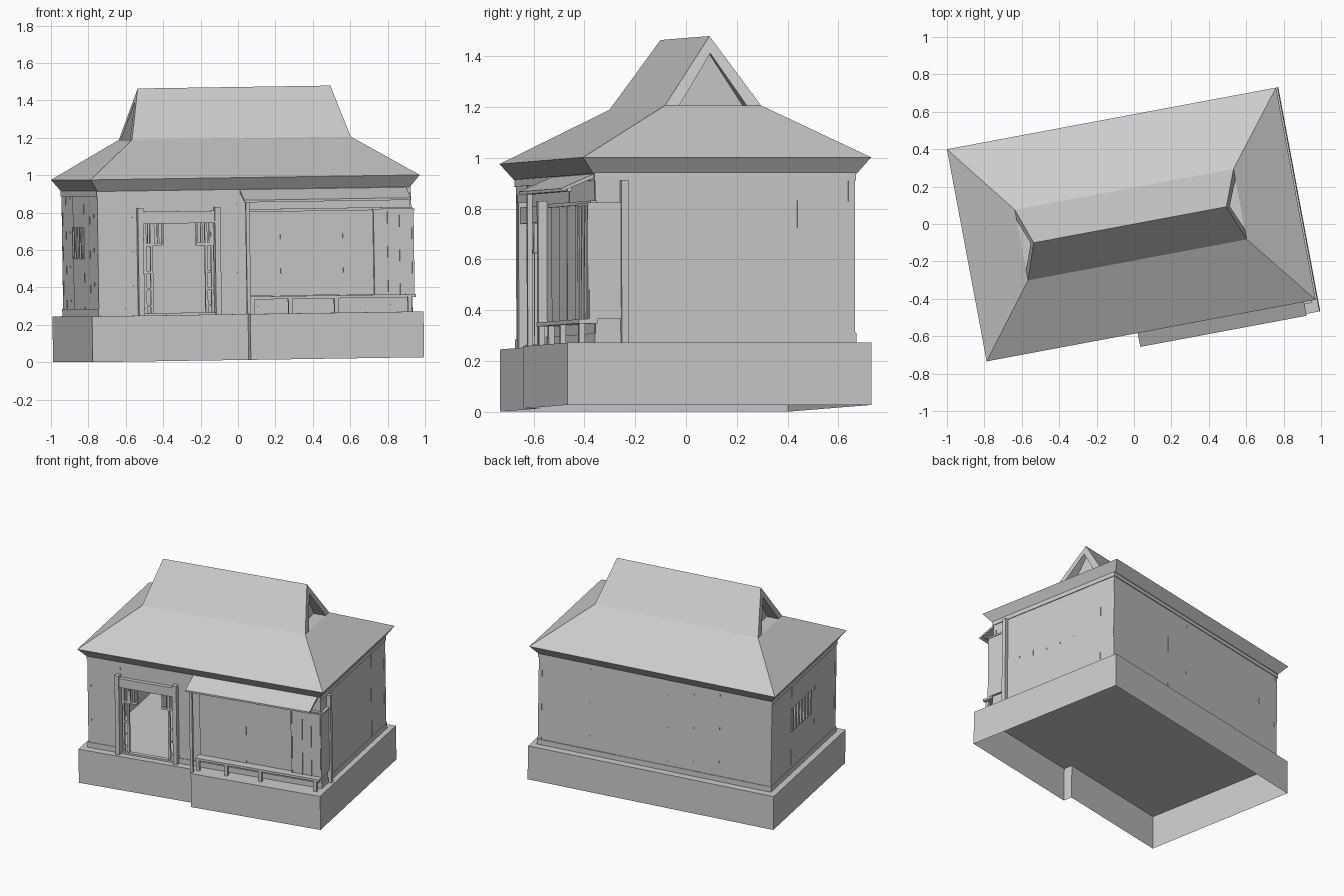
import bpy, random
from math import radians
from mathutils import Matrix

if "Cube" in bpy.data.objects:
    bpy.data.objects.remove(bpy.data.objects["Cube"])

random.seed(4)
# whole house is turned about 10.6 degrees and leans very slightly
PLACE = (Matrix.Translation((0, 0, 0.0134)) @ Matrix.Rotation(radians(10.6), 4, 'Z')
         @ Matrix.Rotation(radians(-0.85), 4, 'Y'))


def mesh(name, verts, faces):
    me = bpy.data.meshes.new(name)
    me.from_pydata(verts, [], faces)
    me.transform(PLACE)
    me.update()
    ob = bpy.data.objects.new(name, me)
    bpy.context.collection.objects.link(ob)
    return ob


def boxes(name, items):
    """Several boxes (x0, x1, y0, y1, z0, z1) as one object."""
    V, F = [], []
    for x0, x1, y0, y1, z0, z1 in items:
        n = len(V)
        V += [(x, y, z) for z in (z0, z1) for x, y in ((x0, y0), (x1, y0), (x1, y1), (x0, y1))]
        F += [[n + i for i in f] for f in ((3, 2, 1, 0), (4, 5, 6, 7), (0, 1, 5, 4),
                                           (1, 2, 6, 5), (2, 3, 7, 6), (3, 0, 4, 7))]
    return mesh(name, V, F)


G, TOP = 0.245, 0.915      # platform top, wall top
WX, WY = 0.85, 0.52        # wall half sizes

# stone platform, open underneath, right half stepping forward
plan = [(-0.898, -0.577), (-0.05, -0.577), (-0.05, -0.642), (0.893, -0.642), (0.893, 0.577), (-0.898, 0.577)]
n = len(plan)
mesh("platform", [(x, y, z) for z in (0, G) for x, y in plan],
     [(i, (i + 1) % n, n + (i + 1) % n, n + i) for i in range(n)] + [tuple(range(n, 2 * n))])


# plank walls, with an optional opening (a0, a1, z0, z1)
def wall(name, axis, side, half, hole=None):
    cuts = [-half + 2 * half * i / 9 for i in range(10)]
    if hole:
        cuts = [c for c in cuts if not hole[0] - .03 < c < hole[1] + .03] + [hole[0], hole[1]]
    cuts.sort()
    items = []
    for a, b in zip(cuts, cuts[1:]):
        spans = [(G, TOP)]
        if hole and hole[0] <= (a + b) / 2 <= hole[1]:
            spans = [s for s in ((G, hole[2]), (hole[3], TOP)) if s[1] - s[0] > 0.01]
        out = (WY if axis == 'x' else WX) - random.random() * 0.002
        d = sorted((side * out, side * (out - 0.025)))
        for z0, z1 in spans:
            items.append((a, b, *d, z0, z1) if axis == 'x' else (*d, a, b, z0, z1))
    boxes(name, items)


DOOR = (-0.61, -0.215, G, 0.745)
WIN = (-0.12, 0.20, 0.55, 0.72)
wall("front_wall", 'x', -1, WX, DOOR)
wall("back_wall", 'x', 1, WX)
wall("right_wall", 'y', 1, WY)
wall("left_wall", 'y', -1, WY, WIN)

# skirting boards and top plates
e = 0.004
trim = []
for z0, z1 in ((G, 0.283), (0.885, TOP)):
    trim += [(-WX - e, WX + e, WY - .01, WY + e, z0, z1)]
    trim += [sorted((s * (WX - .01), s * (WX + e))) + [-WY - e, WY + e, z0, z1] for s in (-1, 1)]
trim += [(-WX, DOOR[0], -WY - e, -WY + .01, G, 0.283), (DOOR[1], WX, -WY - e, -WY + .01, G, 0.283),
         (-WX, WX, -WY - e, -WY + .01, 0.885, TOP)]
boxes("wall_trim", trim)

# lattice of the small window on the left
boxes("side_window_lattice",
      [(-0.855, -0.838, y, y + 0.022, WIN[2], WIN[3]) for y in [WIN[0] + 0.0497 * i for i in range(7)]])

# roof: flared hip below, steep gabled part above, sloping eave rim
rings = [(0.85, 0.528, 0.912), (0.895, 0.577, 0.975), (0.595, 0.192, 1.184)]
V = [(sx * x, sy * y, z) for x, y, z in rings for sx, sy in ((-1, -1), (1, -1), (1, 1), (-1, 1))]
F = [(4 * r + i, 4 * r + (i + 1) % 4, 4 * r + 4 + (i + 1) % 4, 4 * r + 4 + i)
     for r in range(2) for i in range(4)]
F.append((3, 2, 1, 0))
V += [(-0.524, 0, 1.458), (0.524, 0, 1.458)]
F += [(8, 9, 13, 12), (10, 11, 12, 13)]
mesh("roof", V, F)

# gable ends: slanted frame around a recessed triangle, with a flat ledge
for side, name in ((1, "right_gable"), (-1, "left_gable")):
    V = [(.595, -.192, 1.184), (.595, .192, 1.184), (.524, 0, 1.458),
         (.595, -.135, 1.184), (.595, .135, 1.184), (.541, 0, 1.390),
         (.51, -.135, 1.184), (.51, .135, 1.184), (.51, 0, 1.390)]
    F = [(0, 3, 5, 2), (4, 1, 2, 5), (3, 6, 8, 5), (7, 4, 5, 8), (6, 7, 8), (3, 4, 7, 6)]
    mesh(name, [(side * x, y, z) for x, y, z in V], F if side > 0 else [f[::-1] for f in F])

# door frame
boxes("door_frame", [(-0.637, -0.607, -0.555, -0.49, G, 0.82), (-0.218, -0.188, -0.555, -0.49, G, 0.82),
                     (-0.637, -0.188, -0.548, -0.50, 0.735, 0.80),
                     (-0.61, -0.215, -0.53, -0.50, G, G + 0.012)])

# sliding lattice doors, pushed open to both sides
doors = []
for a, b in ((-0.605, -0.50), (-0.315, -0.22)):
    k = 4
    w = (b - a) / k
    doors += [(a + i * w, a + i * w + 0.011, -0.516, -0.503, 0.62, 0.735) for i in range(k + 1)]
    doors += [(a, b, -0.518, -0.502, 0.615, 0.63)]
for a in (-0.60, -0.565, -0.268, -0.235):
    doors.append((a, a + 0.014, -0.518, -0.502, G, 0.735))
for z in (0.29, 0.38, 0.47):
    doors += [(-0.60, -0.555, -0.515, -0.505, z, z + 0.012), (-0.268, -0.222, -0.515, -0.505, z, z + 0.012)]
boxes("sliding_doors", doors)

# lean-to awning over the bench
prof = [(-0.652, 0.842), (-0.652, 0.854), (-0.515, 0.914), (-0.515, 0.898)]
mesh("awning", [(x, y, z) for x in (-0.075, 0.83) for y, z in prof],
     [(i, 4 + i, 4 + (i + 1) % 4, (i + 1) % 4) for i in range(4)] + [(3, 2, 1, 0), (4, 5, 6, 7)])
boxes("awning_supports", [(-0.062, -0.042, -0.625, -0.605, G, 0.86),
                          (-0.06, 0.82, -0.625, -0.61, 0.842, 0.858)])

# shutters behind the bench: rails and plank panels
pan = [(-0.03 + 0.17 * i, 0.14 + 0.17 * i, -0.531 - 0.002 * (i % 2), -0.515, 0.34, 0.80) for i in range(4)]
boxes("front_shutters", pan + [(-0.04, 0.86, -0.542, -0.515, 0.79, 0.805)])

# bench along the front with short legs
boxes("bench", [(-0.04, 0.862, -0.59, -0.515, 0.322, 0.338)]
      + [(x, x + 0.022, -0.585, -0.562, G, 0.322) for x in (-0.035, 0.17, 0.42, 0.82)])

# shutter box wrapping the right front corner and its post
boxes("shutter_box", [(0.645, 0.864, -0.548, -0.42, 0.338, 0.785), (0.64, 0.868, -0.553, -0.418, 0.785, 0.797)]
      + [(x, x + 0.008, -0.553, -0.545, 0.338, 0.785) for x in (0.645, 0.72, 0.785, 0.852)])
boxes("corner_post", [(0.84, 0.876, -0.42, -0.392, G, 0.885)])
